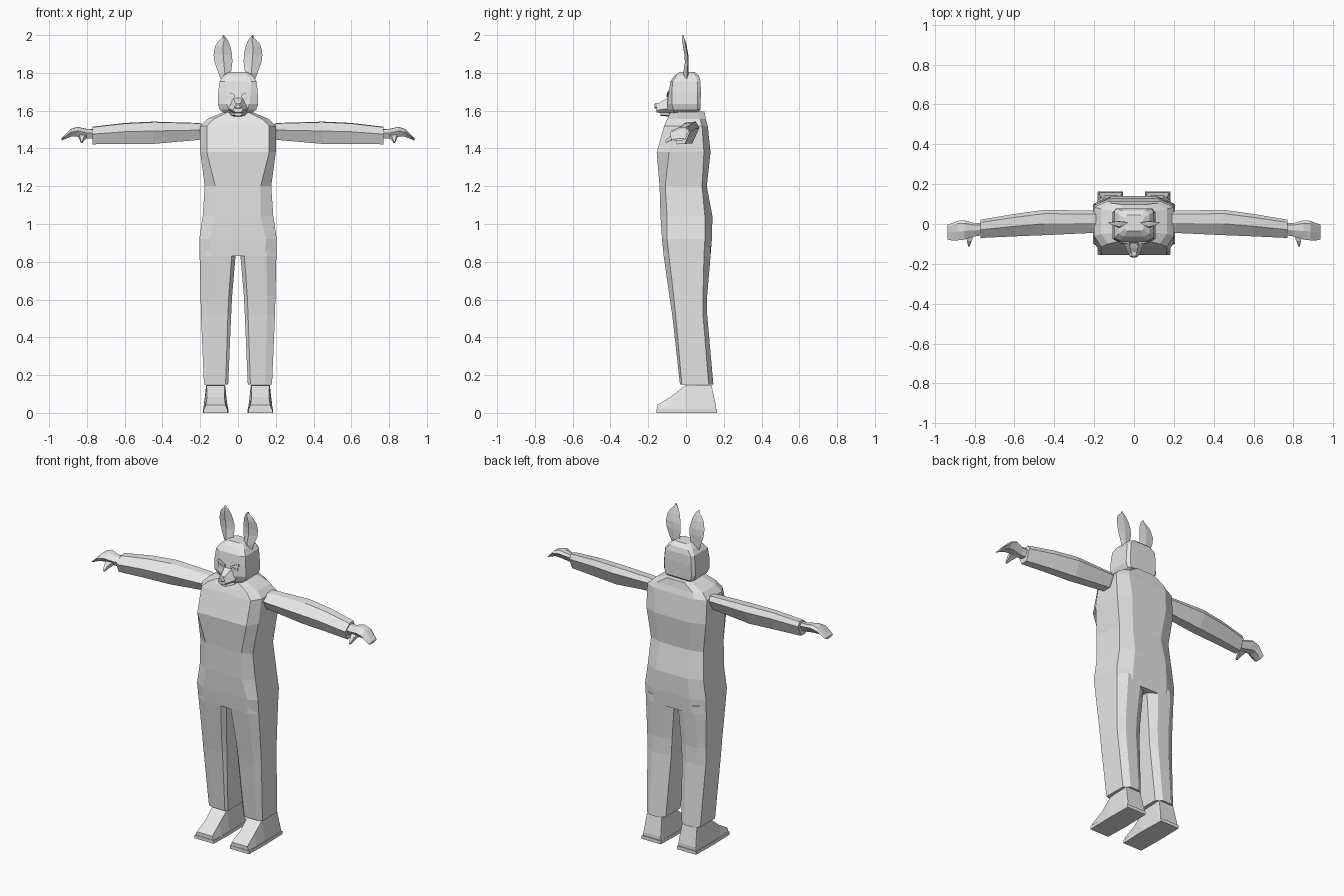
import bpy, bmesh

grey = bpy.data.materials.new("light grey")
grey.diffuse_color = (0.8, 0.8, 0.8, 1)


def finish(name, bm):
    bmesh.ops.recalc_face_normals(bm, faces=bm.faces[:])
    me = bpy.data.meshes.new(name)
    bm.to_mesh(me)
    bm.free()
    me.materials.append(grey)
    bpy.context.collection.objects.link(bpy.data.objects.new(name, me))


def loft(name, rings, side=1):
    """Skin a list of equal-length rings and cap both ends."""
    bm = bmesh.new()
    rows = [[bm.verts.new((x * side, y, z)) for x, y, z in r] for r in rings]
    n = len(rows[0])
    for a, b in zip(rows, rows[1:]):
        for i in range(n):
            j = (i + 1) % n
            bm.faces.new((a[i], a[j], b[j], b[i]))
    bm.faces.new(rows[0])
    bm.faces.new(rows[-1])
    finish(name, bm)


def pair(name, rings):
    loft("left_" + name, rings, 1)
    loft("right_" + name, rings, -1)


def body_ring(z, w, a, b, yf, sf, sb, yb):
    """Symmetric octagon: side width w, front width a, back width b."""
    half = [(a, yf), (w, sf), (w, sb), (b, yb)]
    return [(x, y, z) for x, y in half] + [(-x, y, z) for x, y in half[::-1]]


# Torso: hips up to collar
loft("torso", [body_ring(*r) for r in [
    (0.83, 0.203, 0.14, 0.12, -0.118, -0.09, 0.095, 0.13),
    (0.92, 0.205, 0.15, 0.12, -0.127, -0.10, 0.10, 0.137),
    (1.04, 0.187, 0.12, 0.11, -0.135, -0.10, 0.10, 0.14),
    (1.20, 0.176, 0.12, 0.10, -0.140, -0.11, 0.085, 0.11),
    (1.38, 0.200, 0.165, 0.12, -0.155, -0.09, 0.095, 0.13),
    (1.52, 0.200, 0.165, 0.13, -0.115, -0.06, 0.085, 0.115),
    (1.555, 0.165, 0.13, 0.12, -0.10, -0.05, 0.075, 0.105),
    (1.595, 0.07, 0.05, 0.06, -0.08, -0.04, 0.06, 0.098)]])

# Neck
loft("neck", [body_ring(z, 0.06, 0.04, 0.04, -0.06, -0.03, 0.04, 0.065)
              for z in (1.57, 1.64)])


# Trouser legs
def leg_ring(z, xi, xo, yf, sf, sb, yb):
    m = (xo - xi) * 0.27
    return [(xi + m * .4, yf, z), (xo - m, yf, z), (xo, sf, z), (xo, sb, z),
            (xo - m, yb, z), (xi + m, yb, z), (xi, sb, z), (xi, sf, z)]


pair("trouser_leg", [leg_ring(*r) for r in [
    (0.15, 0.052, 0.180, -0.032, -0.022, 0.12, 0.145),
    (0.52, 0.036, 0.196, -0.073, -0.055, 0.09, 0.112),
    (0.62, 0.031, 0.198, -0.088, -0.065, 0.09, 0.112),
    (0.83, 0.013, 0.203, -0.118, -0.09, 0.095, 0.13),
    (0.88, 0.005, 0.203, -0.118, -0.09, 0.095, 0.13)]])


# Shoes: soles and sloped uppers
def shoe_ring(y, z, low, high):
    return [(0.118 - low, y, 0.015), (0.118 + low, y, 0.015),
            (0.118 + high, y, z), (0.118 - high, y, z)]


pair("shoe", [shoe_ring(*r) for r in [
    (-0.153, 0.042, 0.062, 0.052), (-0.08, 0.085, 0.066, 0.046),
    (-0.005, 0.145, 0.066, 0.048), (0.135, 0.148, 0.064, 0.050),
    (0.158, 0.04, 0.062, 0.058)]])
pair("sole", [[(x, y, z) for x, y in [(0.055, -0.156), (0.183, -0.156),
              (0.186, 0.0), (0.183, 0.164), (0.055, 0.164), (0.050, 0.0)]]
              for z in (0.0, 0.02)])


# Sleeves
def sleeve_ring(x, yf, yb, zb, zt):
    d, h = yb - yf, zt - zb
    return [(x, yf + d * p, zb + h * q) for p, q in
            [(0, .58), (.45, .97), (.85, 1), (1, .72), (.7, .02), (.25, 0)]]


pair("sleeve", [sleeve_ring(*r) for r in [
    (0.17, -0.045, 0.060, 1.46, 1.525), (0.21, -0.045, 0.067, 1.445, 1.535),
    (0.45, -0.056, 0.071, 1.424, 1.542), (0.60, -0.062, 0.05, 1.424, 1.535),
    (0.77, -0.070, 0.022, 1.422, 1.515)]])

# Mitten hands and thumbs
pair("hand", [sleeve_ring(*r) for r in [
    (0.75, -0.055, 0.005, 1.452, 1.502), (0.80, -0.062, 0.004, 1.452, 1.503),
    (0.85, -0.078, 0.018, 1.462, 1.515), (0.885, -0.082, 0.016, 1.462, 1.503),
    (0.915, -0.082, 0.004, 1.45, 1.473), (0.935, -0.078, -0.002, 1.441, 1.452)]])
pair("thumb", [
    [(0.80, -0.05, 1.475), (0.845, -0.05, 1.478),
     (0.845, -0.045, 1.458), (0.80, -0.045, 1.455)],
    [(0.815, -0.085, 1.462), (0.838, -0.085, 1.465),
     (0.838, -0.078, 1.445), (0.815, -0.078, 1.442)],
    [(0.824, -0.112, 1.437), (0.832, -0.112, 1.437),
     (0.832, -0.105, 1.430), (0.824, -0.105, 1.430)]])

# Head
loft("head", [body_ring(*r) for r in [
    (1.575, 0.055, 0.035, 0.04, -0.085, -0.06, 0.03, 0.05),
    (1.605, 0.096, 0.05, 0.085, -0.098, -0.065, 0.06, 0.076),
    (1.635, 0.107, 0.06, 0.09, -0.099, -0.075, 0.06, 0.077),
    (1.70, 0.104, 0.068, 0.09, -0.090, -0.075, 0.06, 0.079),
    (1.755, 0.098, 0.07, 0.085, -0.083, -0.07, 0.06, 0.077),
    (1.785, 0.078, 0.05, 0.06, -0.062, -0.05, 0.05, 0.068),
    (1.805, 0.048, 0.035, 0.035, -0.035, -0.025, 0.03, 0.045)]])


# Muzzle, nose and jaw
def muzzle_ring(y, w, zb, zt):
    return [(-w, y, zb + .3 * (zt - zb)), (-w * .5, y, zb), (w * .5, y, zb),
            (w, y, zb + .3 * (zt - zb)), (w * .45, y, zt), (-w * .45, y, zt)]


loft("muzzle", [muzzle_ring(*r) for r in [
    (-0.08, 0.062, 1.585, 1.675), (-0.12, 0.042, 1.587, 1.655),
    (-0.155, 0.026, 1.590, 1.632)]])
loft("nose", [muzzle_ring(*r) for r in [
    (-0.142, 0.020, 1.612, 1.640), (-0.160, 0.022, 1.612, 1.640),
    (-0.168, 0.012, 1.614, 1.632)]])
loft("jaw", [muzzle_ring(*r) for r in [
    (-0.07, 0.05, 1.568, 1.60), (-0.135, 0.022, 1.572, 1.592)]])

# Slanted brows and eye plates
pair("brow", [[(0.018, y, 1.672), (0.072, y + .006, 1.695),
               (0.068, y + .008, 1.708), (0.020, y, 1.686)]
              for y in (-0.085, -0.102)])
pair("eye", [[(0.026, y, 1.652), (0.064, y, 1.662),
              (0.066, y, 1.685), (0.024, y, 1.668)]
             for y in (-0.09, -0.0985)])

# Ears: leaf-shaped rings with a curled tip
pair("ear", [[(xi, 0.004 + y, z), (xm, y - t, z), (xo, 0.004 + y, z),
              (xm, y + t * .7, z)]
             for z, xi, xm, xo, y, t in [
    (1.765, 0.042, 0.064, 0.090, 0.0, 0.018),
    (1.80, 0.037, 0.070, 0.104, 0.002, 0.016),
    (1.855, 0.030, 0.075, 0.124, 0.006, 0.012),
    (1.895, 0.031, 0.078, 0.129, 0.004, 0.012),
    (1.94, 0.040, 0.080, 0.122, -0.004, 0.012),
    (1.968, 0.051, 0.075, 0.104, -0.010, 0.010),
    (1.985, 0.062, 0.073, 0.084, -0.014, 0.007),
    (2.00, 0.076, 0.078, 0.080, -0.016, 0.003)]])
